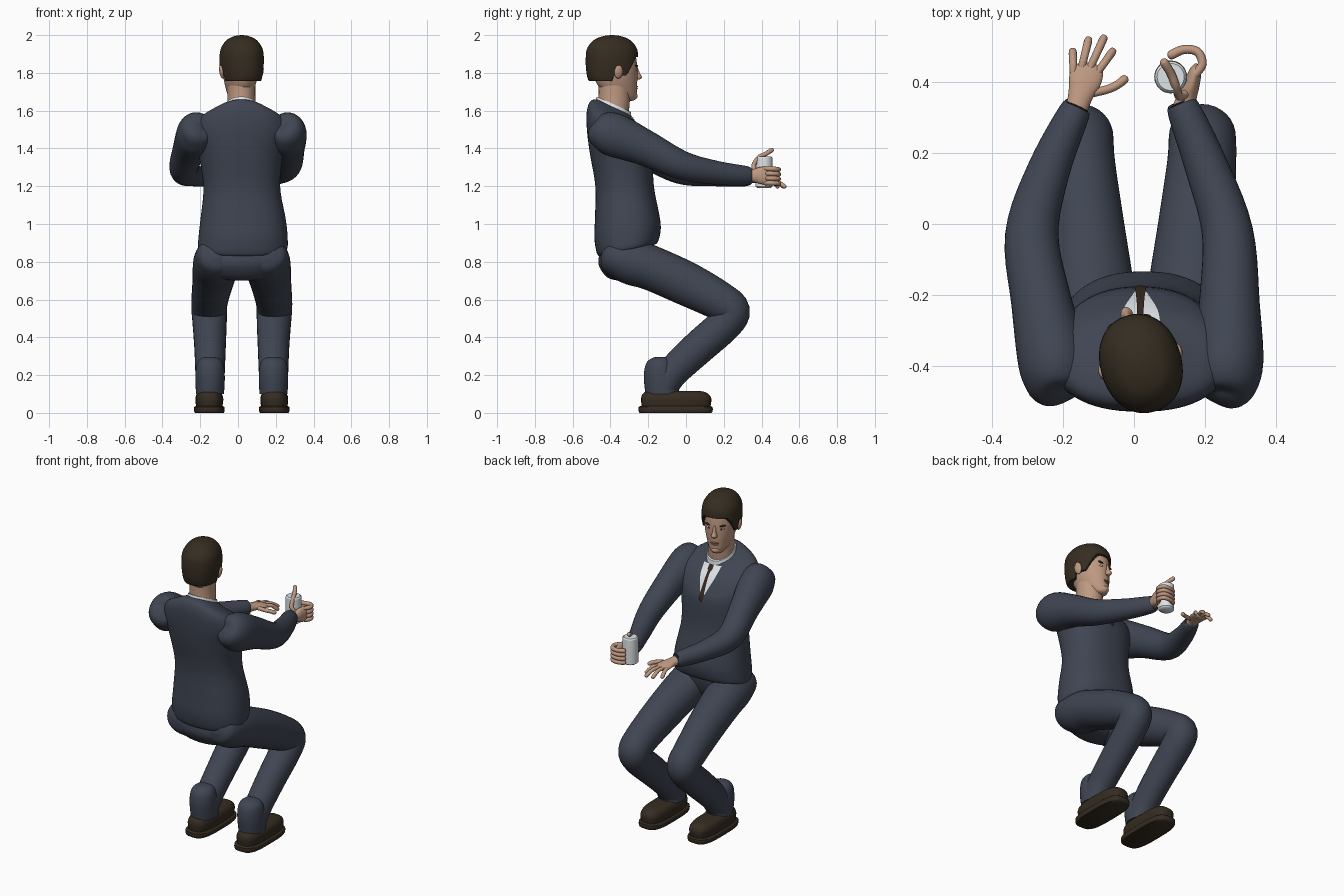
import bpy, bmesh, math
from mathutils import Vector, Matrix


def material(name, r, g, b):
    m = bpy.data.materials.new(name)
    m.diffuse_color = (r, g, b, 1)
    return m


SUIT = material("navy_suit", .050, .060, .085)
SKIN = material("skin", .52, .32, .22)
HAIR = material("dark_hair", .036, .026, .015)
SHOE = material("brown_leather", .036, .025, .015)
WHITE = material("white", .74, .78, .80)
TIE = material("dark_tie", .035, .022, .014)
LIP = material("lips", .36, .17, .12)


def add(name, bm, mat):
    bmesh.ops.recalc_face_normals(bm, faces=bm.faces)
    me = bpy.data.meshes.new(name)
    bm.to_mesh(me)
    bm.free()
    me.materials.append(mat)
    ob = bpy.data.objects.new(name, me)
    bpy.context.collection.objects.link(ob)
    bpy.ops.object.select_all(action='DESELECT')
    ob.select_set(True)
    bpy.context.view_layer.objects.active = ob
    bpy.ops.object.shade_smooth_by_angle(angle=math.radians(45))
    return ob


def spline(rows, sub):
    """Catmull-Rom through rows of numbers."""
    out = []
    for i in range(len(rows) - 1):
        a, b, c, d = (rows[max(i - 1, 0)], rows[i], rows[i + 1], rows[min(i + 2, len(rows) - 1)])
        for k in range(sub):
            t = k / sub
            out.append([.5 * (2 * q + (r - p) * t + (2 * p - 5 * q + 4 * r - s) * t * t
                              + (3 * q - p - 3 * r + s) * t ** 3) for p, q, r, s in zip(a, b, c, d)])
    return out + [list(rows[-1])]


def loft(name, mat, rows, n=32, sub=5, power=1, ref=(1, 0, 0)):
    """Rows x,y,z,ru,rv follow the path; a sixth value sets level rings with a tilt in y."""
    pts = spline(rows, sub)
    bm, rings = bmesh.new(), []
    for i, p in enumerate(pts):
        c = Vector(p[:3])
        if len(p) == 6:
            u, v = Vector((1, 0, 0)), Vector((0, 1, p[5]))
        else:
            t = (Vector(pts[min(i + 1, len(pts) - 1)][:3]) - Vector(pts[max(i - 1, 0)][:3])).normalized()
            u = Vector(ref)
            u = (u - t * t.dot(u)).normalized()
            v = t.cross(u)
        ring = []
        for k in range(n):
            a = 2 * math.pi * k / n
            f = lambda w: math.copysign(abs(w) ** power, w)
            ring.append(bm.verts.new(c + u * f(math.cos(a)) * max(p[3], .001) + v * f(math.sin(a)) * max(p[4], .001)))
        rings.append(ring)
    for r, s in zip(rings, rings[1:]):
        for k in range(n):
            bm.faces.new((r[k], r[(k + 1) % n], s[(k + 1) % n], s[k]))
    bm.faces.new(rings[0])
    bm.faces.new(rings[-1])
    return add(name, bm, mat)


def ball(name, mat, loc, size, rot=0):
    bm = bmesh.new()
    bmesh.ops.create_uvsphere(bm, u_segments=20, v_segments=12, radius=1, matrix=Matrix.Translation(loc)
                              @ Matrix.Rotation(rot, 4, 'Y') @ Matrix.Diagonal((*size, 1)))
    return add(name, bm, mat)


def finger(name, pts, r=.011):
    rows = [(*p, r, r) for p in pts]
    end = Vector(pts[-1]) + (Vector(pts[-1]) - Vector(pts[-2])).normalized() * r * .7
    return loft(name, SKIN, rows + [(*end, .003, .003)], n=12, sub=4, ref=(0, 0, 1))


# Jacket body
torso = loft("jacket", SUIT, [
    (.025, -.31, .865, .20, .13, .2), (.025, -.31, .868, .235, .158, .2),
    (.027, -.31, .94, .235, .175, .1), (.027, -.31, 1.03, .225, .172, 0),
    (.02, -.325, 1.20, .203, .155, 0), (.015, -.345, 1.38, .225, .165, 0),
    (.017, -.368, 1.48, .25, .157, -.15), (.018, -.385, 1.555, .22, .14, -.3),
    (.018, -.39, 1.60, .13, .115, -.45), (.018, -.385, 1.622, .075, .085, -.45)], n=64, power=.87)

# Sleeves
loft("right_sleeve", SUIT, [
    (.255, -.495, 1.51, .02, .02), (.26, -.475, 1.50, .075, .08), (.263, -.39, 1.475, .10, .115),
    (.268, -.22, 1.405, .085, .095), (.262, -.02, 1.31, .072, .076), (.20, .17, 1.27, .06, .062),
    (.138, .325, 1.255, .046, .05), (.135, .333, 1.255, .03, .03)])
loft("left_sleeve", SUIT, [
    (-.215, -.49, 1.51, .02, .02), (-.22, -.47, 1.50, .075, .08), (-.225, -.39, 1.475, .10, .115),
    (-.26, -.22, 1.395, .085, .095), (-.287, -.03, 1.29, .075, .078), (-.24, .15, 1.26, .06, .06),
    (-.167, .315, 1.245, .044, .046), (-.163, .323, 1.245, .03, .03)])

# Trousers and shoes
loft("trouser_seat", SUIT, [
    (.02, -.32, .70, .05, .04, 0), (.02, -.33, .72, .16, .09, 0), (.02, -.325, .80, .235, .138, .1),
    (.02, -.31, .89, .222, .14, .2), (.02, -.31, .92, .15, .1, .2)], n=48)
for side, s in (("right", 1), ("left", -1)):
    def X(rows):
        return [(.02 + s * r[0], *r[1:]) for r in rows]
    loft(side + "_trouser_leg", SUIT, X([
        (.13, -.445, .85, .03, .03), (.13, -.41, .84, .10, .09), (.132, -.30, .805, .122, .122),
        (.14, -.18, .765, .12, .118), (.155, 0, .685, .107, .116), (.17, .17, .597, .097, .104),
        (.172, .245, .54, .094, .094), (.17, .20, .465, .09, .092), (.168, .06, .34, .083, .09),
        (.168, -.07, .215, .078, .083), (.168, -.12, .13, .074, .075)]))
    loft(side + "_trouser_cuff", SUIT, X([
        (.168, -.125, .10, .074, .09, 0), (.168, -.135, .19, .078, .088, 0),
        (.168, -.137, .26, .07, .075, 0), (.168, -.135, .29, .045, .045, 0), (.168, -.135, .297, .01, .01, 0)]))
    loft(side + "_shoe_sole", SHOE, X([
        (.172, -.055, 0, .076, .19, 0), (.172, -.055, .008, .08, .196, 0),
        (.172, -.055, .03, .08, .196, 0), (.172, -.055, .036, .07, .185, 0)]), sub=2, power=.6)
    loft(side + "_shoe_upper", SHOE, X([
        (.172, -.052, .034, .07, .182, 0), (.172, -.052, .075, .074, .186, 0),
        (.172, -.056, .102, .064, .172, 0), (.172, -.06, .115, .04, .14, 0),
        (.172, -.07, .117, .01, .06, 0)]), power=.65)

# Neck and shirt
loft("neck", SKIN, [(.018, -.39, 1.57, .08, .085, 0), (.018, -.38, 1.66, .074, .083, 0),
                    (.018, -.38, 1.76, .074, .083, 0)])
loft("shirt_collar", WHITE, [(.018, -.385, 1.595, .09, .098, -.45), (.018, -.382, 1.634, .08, .09, -.45)], sub=2)


def chest_plate(name, mat, rows, lift):
    """Strip of given half widths laid on the chest."""
    bm = bmesh.new()
    grid = [[bm.verts.new((.018 + w * (k / 4 - 1), 0, z)) for k in range(9)] for z, w in spline(rows, 6)]
    for a, b in zip(grid, grid[1:]):
        for k in range(8):
            bm.faces.new((a[k], a[k + 1], b[k + 1], b[k]))
    ob = add(name, bm, mat)
    m = ob.modifiers.new("lay_on_chest", 'SHRINKWRAP')
    m.target, m.wrap_method, m.wrap_mode, m.offset = torso, 'PROJECT', 'ABOVE_SURFACE', lift
    m.use_project_y, m.use_positive_direction, m.use_negative_direction = True, False, True


chest_plate("shirt_front", WHITE, [(1.385, .003), (1.45, .028), (1.51, .05), (1.57, .06)], .003)
chest_plate("tie", TIE, [(1.375, .003), (1.395, .016), (1.45, .012), (1.53, .009), (1.545, .016), (1.57, .014)], .007)

# Head, built facing forward and then turned
head = [loft("head", SKIN, [
    (0, .085, 1.652, .015, .02, 0), (0, .08, 1.66, .036, .042, 0), (0, .055, 1.685, .056, .074, 0),
    (0, .03, 1.72, .073, .10, 0), (0, .017, 1.77, .087, .115, 0), (0, .007, 1.84, .096, .123, 0),
    (0, 0, 1.90, .092, .118, 0), (0, -.01, 1.96, .06, .08, 0), (0, -.01, 1.975, .02, .03, 0)], n=48)]
hair = loft("hair", HAIR, [
    (0, -.005, 1.74, .075, .095, 0), (0, -.005, 1.755, .098, .122, 0), (0, -.005, 1.80, .108, .136, 0),
    (0, -.005, 1.87, .114, .14, 0), (0, -.005, 1.93, .106, .132, 0), (0, -.005, 1.975, .075, .095, 0),
    (0, -.005, 1.995, .035, .045, 0), (0, -.005, 2.0, .003, .003, 0)], n=96, sub=8, power=.93)
for v in hair.data.vertices:  # hairline: low at the nape, sideburns, high brow
    y = v.co.y
    line = 1.757 if y < -.03 else 1.785 if y < .045 else min(1.885, 1.785 + (y - .045) * 1.6)
    v.co.z = max(v.co.z, line)
head.append(hair)
head.append(loft("nose", SKIN, [(0, .122, 1.835, .008, .012, 0), (0, .13, 1.80, .011, .018, 0),
                                (0, .134, 1.776, .018, .026, 0), (0, .13, 1.764, .014, .016, 0)], n=16))
head.append(ball("upper_lip", LIP, (0, .126, 1.727, ), (.026, .011, .005)))
head.append(ball("lower_lip", LIP, (0, .125, 1.717), (.022, .011, .005)))
head.append(ball("chin", SKIN, (0, .108, 1.678), (.03, .027, .022)))
for side, s in (("right", 1), ("left", -1)):
    head.append(ball(side + "_ear", SKIN, (s * .108, .0, 1.805), (.012, .023, .036), s * .2))
    head.append(ball(side + "_eye", WHITE, (s * .038, .112, 1.815), (.016, .01, .007)))
    head.append(ball(side + "_iris", HAIR, (s * .037, .119, 1.815), (.006, .005, .006)))
    head.append(ball(side + "_eyebrow", HAIR, (s * .04, .115, 1.836), (.024, .011, .005), s * -.15))
for ob in head:
    ob.data.transform(Matrix.Translation((.018, -.387, 0)) @ Matrix.Rotation(math.radians(16), 4, 'Z'))

# Open left hand
loft("left_palm", SKIN, [
    (-.167, .30, 1.245, .03, .03), (-.152, .355, 1.24, .034, .024), (-.137, .405, 1.235, .046, .018),
    (-.133, .437, 1.228, .044, .015), (-.132, .452, 1.225, .02, .006)])
for i, (bx, by, tx, ty) in enumerate([(-.17, .425, -.172, .485), (-.148, .435, -.128, .517),
                                      (-.125, .435, -.085, .522), (-.103, .425, -.06, .485)]):
    finger(f"left_finger_{i + 1}", [(bx, by, 1.232), ((bx + tx) / 2, (by + ty) / 2, 1.228), (tx, ty, 1.198)])
finger("left_thumb", [(-.13, .365, 1.238), (-.075, .378, 1.23), (-.045, .392, 1.225), (-.025, .408, 1.215)], .012)

# Can held in the right hand
loft("can", WHITE, [(.103, .413, z, r, r, 0) for z, r in
                    ((1.19, .036), (1.20, .045), (1.21, .046), (1.34, .046), (1.35, .044), (1.358, .038))], sub=2)
loft("right_palm", SKIN, [
    (.135, .31, 1.255, .032, .032), (.148, .355, 1.255, .028, .034), (.163, .395, 1.257, .022, .045),
    (.172, .43, 1.255, .017, .046), (.175, .448, 1.253, .006, .02)])
for i in range(4):
    z = 1.292 - i * .025
    finger(f"right_finger_{i + 1}", [(.172, .42, z), (.192, .45, z), (.178, .484, z - .002),
                                     (.14, .49, z - .004), (.103, .474, z - .004)], .0125)
finger("right_thumb", [(.15, .37, 1.275), (.128, .358, 1.31), (.118, .385, 1.352),
                       (.105, .42, 1.37), (.084, .455, 1.392)], .012)
